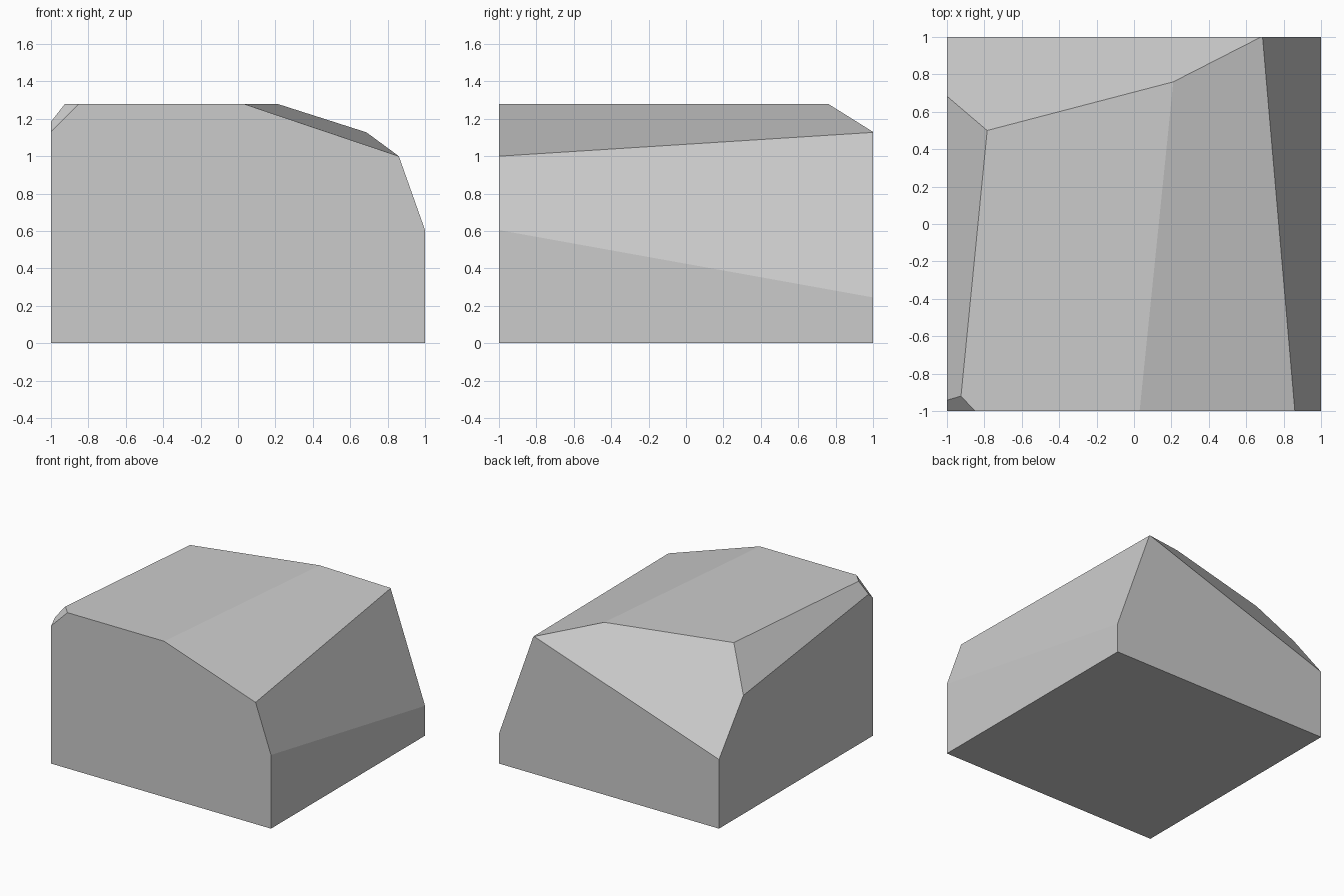
import bpy
import bmesh
from mathutils import Vector

cube = bpy.data.objects.get("Cube")
if cube:
    bpy.data.objects.remove(cube, do_unlink=True)

HEIGHT = 1.28

stone = bpy.data.materials.new("stone_grey")
stone.use_nodes = True
stone.diffuse_color = (0.6, 0.6, 0.6, 1)
stone.node_tree.nodes["Principled BSDF"].inputs["Base Color"].default_value = (0.6, 0.6, 0.6, 1)


def slice_off(bm, a, b, c):
    """Cut away everything outside the plane through three points and cap it."""
    a, b, c = Vector(a), Vector(b), Vector(c)
    normal = (b - a).cross(c - a).normalized()
    if normal.dot(a - Vector((0, 0, HEIGHT / 2))) < 0:
        normal.negate()
    geom = bm.verts[:] + bm.edges[:] + bm.faces[:]
    cut = bmesh.ops.bisect_plane(bm, geom=geom, dist=0.0001, plane_co=a,
                                 plane_no=normal, clear_outer=True)
    rim = [e for e in cut["geom_cut"] if isinstance(e, bmesh.types.BMEdge)]
    bmesh.ops.contextual_create(bm, geom=rim)


# Block the boulder is chipped from
bm = bmesh.new()
bmesh.ops.create_cube(bm, size=2)
for v in bm.verts:
    v.co.z = (v.co.z + 1) / 2 * HEIGHT

# Left shoulder slope, left flank, back slope, right slope, front corner chip
slice_off(bm, (0.03, -1, HEIGHT), (0.21, 0.76, HEIGHT), (0.86, -1, 1.0))
slice_off(bm, (0.86, -1, 1.0), (1, -1, 0.605), (1, 1, 0.245))
slice_off(bm, (0.21, 0.76, HEIGHT), (-0.785, 0.5, HEIGHT), (0.68, 1, 1.13))
slice_off(bm, (-0.785, 0.5, HEIGHT), (-0.925, -0.92, HEIGHT), (-1, 0.68, 0.974))
slice_off(bm, (-0.925, -0.92, HEIGHT), (-0.85, -1, HEIGHT), (-1, -1, 1.13))

bmesh.ops.recalc_face_normals(bm, faces=bm.faces[:])
mesh = bpy.data.meshes.new("boulder")
bm.to_mesh(mesh)
bm.free()
mesh.materials.append(stone)
boulder = bpy.data.objects.new("boulder", mesh)
bpy.context.collection.objects.link(boulder)
